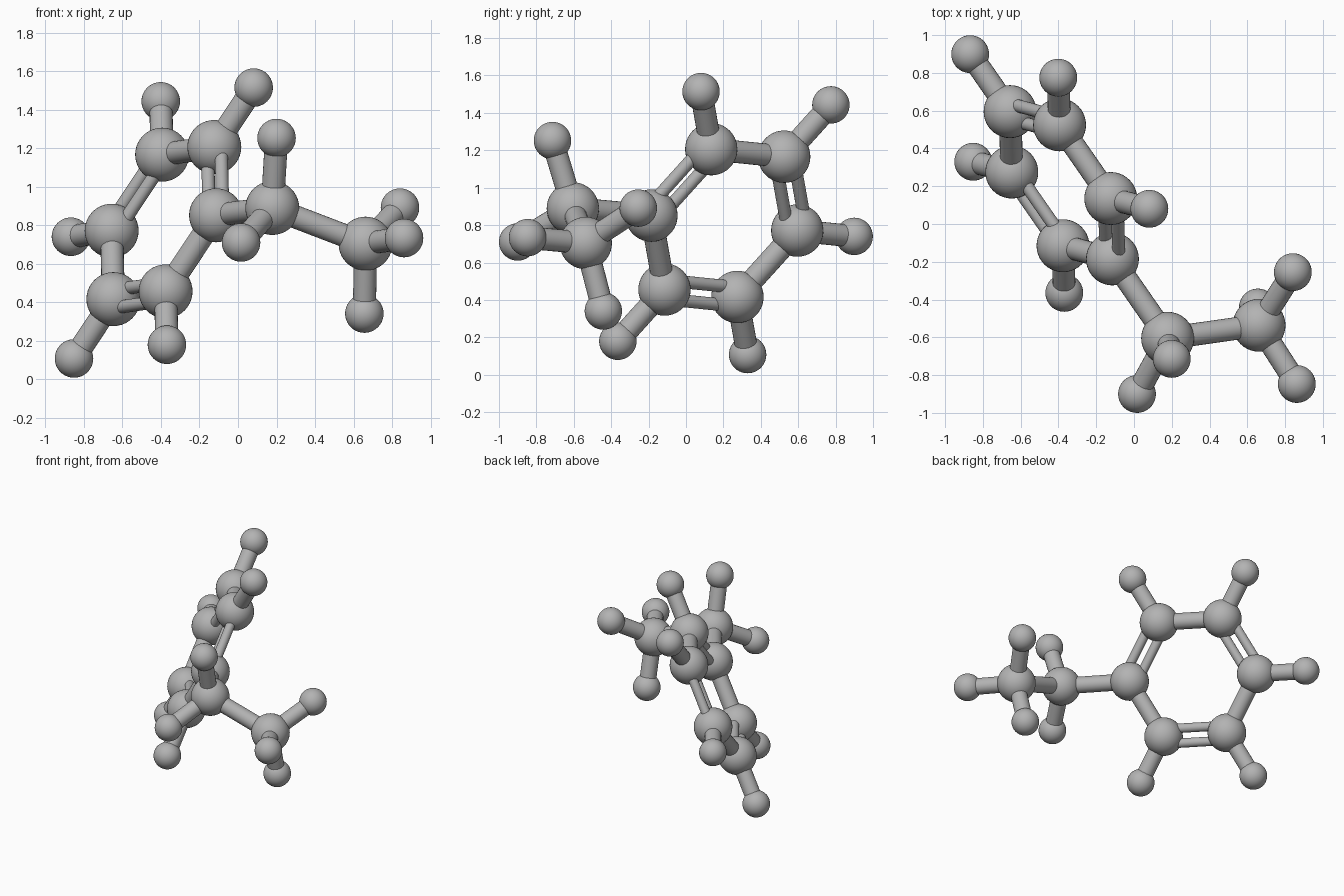
import bpy
from mathutils import Vector

cube = bpy.data.objects.get("Cube")
if cube:
    bpy.data.objects.remove(cube, do_unlink=True)

CARBON_R, HYDROGEN_R = 0.14, 0.1
SINGLE_R, DOUBLE_R, DOUBLE_GAP = 0.06, 0.034, 0.054

grey = bpy.data.materials.new("matte grey")
grey.use_nodes = True
grey.diffuse_color = (0.45, 0.45, 0.45, 1)
shader = grey.node_tree.nodes["Principled BSDF"]
shader.inputs["Base Color"].default_value = grey.diffuse_color
shader.inputs["Roughness"].default_value = 0.6


def finish(name):
    obj = bpy.context.object
    obj.name = name
    obj.data.materials.append(grey)
    bpy.ops.object.shade_smooth_by_angle()


def ball(name, centre, radius):
    bpy.ops.mesh.primitive_uv_sphere_add(segments=40, ring_count=20, radius=radius, location=centre)
    finish(name)


def rod(name, start, end, radius):
    axis = end - start
    bpy.ops.mesh.primitive_cylinder_add(vertices=24, radius=radius, depth=axis.length,
                                        location=(start + end) / 2,
                                        rotation=axis.to_track_quat("Z", "Y").to_euler())
    finish(name)


def hydrogen(name, parent, position):
    ball(name, position, HYDROGEN_R)
    rod(name + "_bond", parent, position, SINGLE_R)


# Six-sided ring: every corner follows from two spokes
centre = Vector((-0.385, 0.205, 0.811))
a = Vector((0.271, -0.39, 0.04))
b = Vector((0.262, -0.07, 0.395))
spokes = [a, b, b - a, -a, -b, a - b]
ring = [centre + s for s in spokes]

for i, corner in enumerate(ring):
    ball(f"ring_carbon_{i + 1}", corner, CARBON_R)
    following = ring[(i + 1) % 6]
    if i % 2 == 0:
        # Double bond: twin rods side by side in the plane of the ring
        outward = ((corner + following) / 2 - centre).normalized() * DOUBLE_GAP
        for side, label in ((1, "outer"), (-1, "inner")):
            rod(f"ring_double_bond_{i + 1}_{label}", corner + outward * side,
                following + outward * side, DOUBLE_R)
    else:
        rod(f"ring_single_bond_{i + 1}", corner, following, SINGLE_R)
    if i > 0:
        hydrogen(f"ring_hydrogen_{i + 1}", corner, centre + spokes[i] * 1.78)

# Two-carbon side chain
middle = Vector((0.178, -0.605, 0.889))
tip = Vector((0.662, -0.536, 0.704))
ball("chain_middle_carbon", middle, CARBON_R)
ball("chain_tip_carbon", tip, CARBON_R)
rod("ring_to_chain_bond", ring[0], middle, SINGLE_R)
rod("chain_bond", middle, tip, SINGLE_R)

for i, p in enumerate([(0.2, -0.714, 1.252), (0.016, -0.9, 0.71)]):
    hydrogen(f"chain_middle_hydrogen_{i + 1}", middle, Vector(p))
for i, p in enumerate([(0.841, -0.255, 0.891), (0.862, -0.847, 0.733), (0.656, -0.442, 0.341)]):
    hydrogen(f"chain_tip_hydrogen_{i + 1}", tip, Vector(p))
